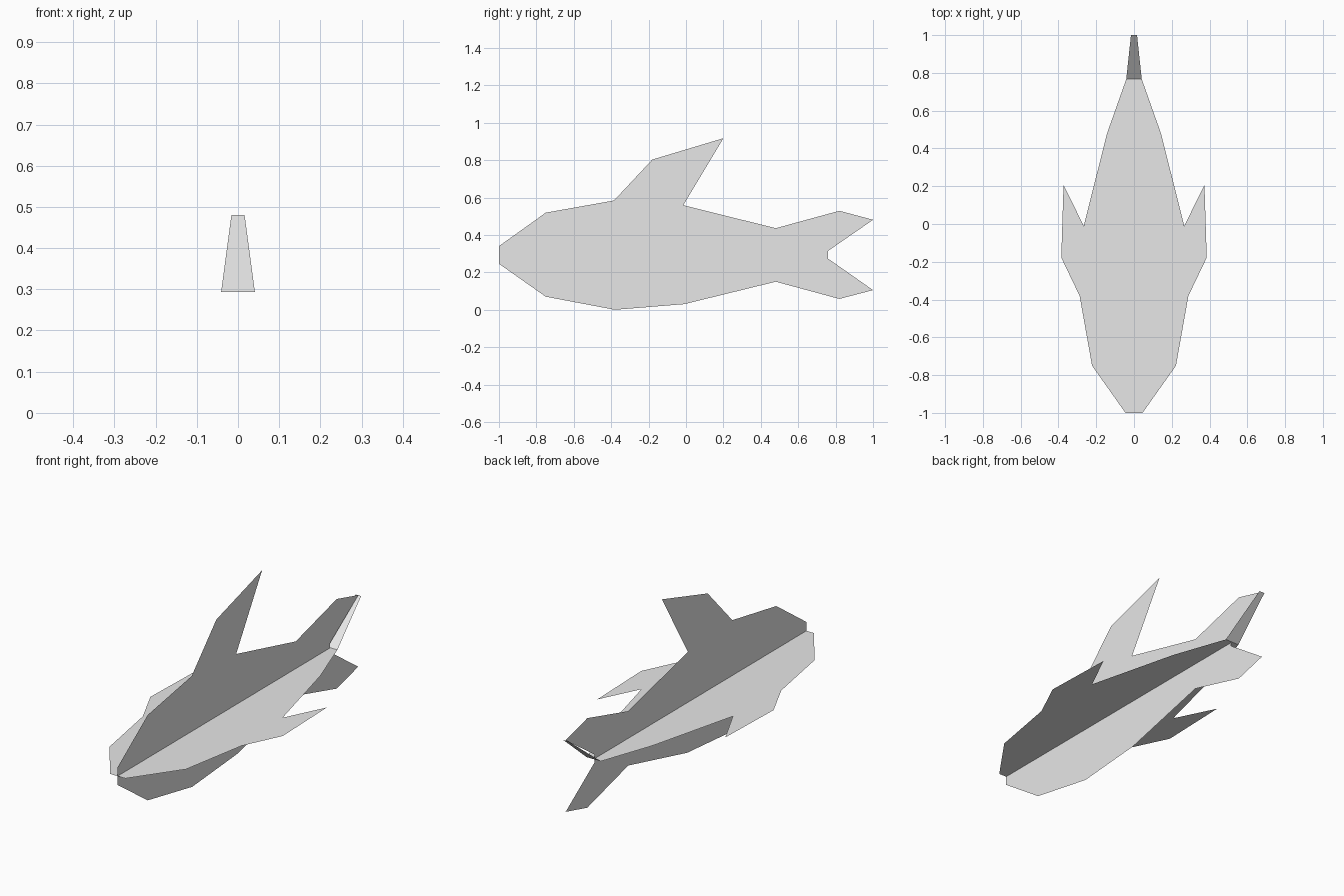
import bpy

cube = bpy.data.objects.get("Cube")
if cube:
    bpy.data.objects.remove(cube, do_unlink=True)

# One plain colour for every sheet
grey = bpy.data.materials.new("light_grey")
grey.use_nodes = True
colour = (0.8, 0.8, 0.8, 1)
grey.diffuse_color = colour
grey.node_tree.nodes["Principled BSDF"].inputs["Base Color"].default_value = colour

DECK_Z = 0.293


def sheet(name, points):
    """Make a single flat face from an outline."""
    mesh = bpy.data.meshes.new(name)
    mesh.from_pydata(points, [], [range(len(points))])
    mesh.materials.append(grey)
    mesh.update()
    obj = bpy.data.objects.new(name, mesh)
    bpy.context.collection.objects.link(obj)
    return obj


def mirrored(half):
    """Close a right-hand half outline with its mirror image."""
    return half + [(-x, y, z) for x, y, z in reversed(half)]


# Upright sheet: nose, dorsal fin, forked tail and belly, as (y, z)
upper = [(-1, 0.34), (-0.75, 0.519), (-0.385, 0.584), (-0.18, 0.803),
         (0.2, 0.917), (-0.015, 0.559), (0.48, 0.436), (0.82, 0.529),
         (1, 0.481), (0.76, 0.315)]
lower = [(0.76, 0.273), (1, 0.105), (0.82, 0.058), (0.48, 0.15),
         (-0.01, 0.03), (-0.38, 0), (-0.75, 0.07), (-1, 0.246)]
sheet("upright_body_and_fin", [(0, y, z) for y, z in reversed(upper + lower)])

# Level sheet: body with swept side fins, as (x, y)
half_deck = [(0.045, -1), (0.222, -0.75), (0.288, -0.38), (0.385, -0.178),
             (0.373, 0.206), (0.266, -0.01), (0.143, 0.479), (0.041, 0.767)]
sheet("level_body_and_side_fins", mirrored([(x, y, DECK_Z) for x, y in half_deck]))

# Tail flap: tapers and rises from the back edge of the level sheet
sheet("tail_flap", mirrored([(0.041, 0.767, DECK_Z), (0.016, 1, 0.48)]))
